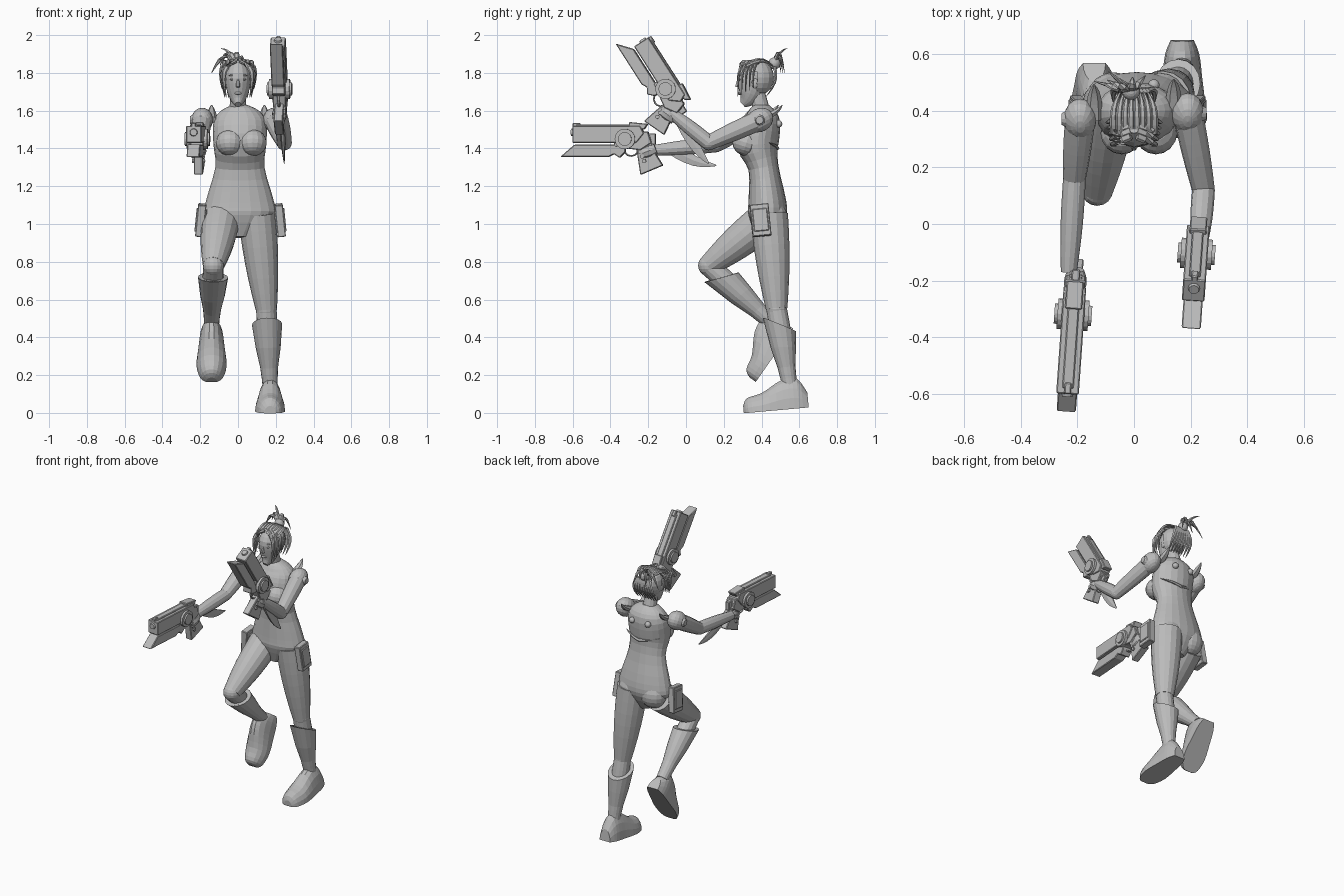
import bpy, bmesh, math
from mathutils import Vector, Matrix

cube = bpy.data.objects.get("Cube")
if cube:
    bpy.data.objects.remove(cube)

grey = bpy.data.materials.new("plain grey")
grey.use_nodes = True
grey.diffuse_color = (.5, .5, .5, 1)
grey.node_tree.nodes["Principled BSDF"].inputs["Base Color"].default_value = grey.diffuse_color
SIDES = (("right", -1), ("left", 1))
ACROSS, DEPTH, UP = Vector((1, 0, 0)), Vector((0, 1, 0)), Vector((0, 0, 1))


def finish(name, bm, matrix=None):
    if matrix:
        bm.transform(matrix)
    bmesh.ops.recalc_face_normals(bm, faces=bm.faces)
    mesh = bpy.data.meshes.new(name)
    bm.to_mesh(mesh)
    bm.free()
    mesh.materials.append(grey)
    obj = bpy.data.objects.new(name, mesh)
    bpy.context.collection.objects.link(obj)
    return obj


def smooth(rows, steps=3):
    """Fill in rows along a spline through the given ones."""
    padded = [rows[0]] + rows + [rows[-1]]
    result = []
    for quad in zip(padded, padded[1:], padded[2:], padded[3:]):
        for step in range(steps):
            t = step / steps
            result.append([q + t / 2 * (r - p + t * (2 * p - 5 * q + 4 * r - s + t * (3 * (q - r) + s - p)))
                           for p, q, r, s in zip(*quad)])
    return result + [rows[-1]]


def loft(name, rings, sides=16, matrix=None, flat_bottom=False):
    """Skin elliptical rings (x, y, z, half width, half depth, lean) along their path."""
    bm = bmesh.new()
    centres = [Vector(ring[:3]) for ring in rings]
    loops = []
    for i, (centre, ring) in enumerate(zip(centres, rings)):
        along = (centres[min(i + 1, len(rings) - 1)] - centres[max(i - 1, 0)]).normalized()
        guide = DEPTH if abs(along.x) > .8 else ACROSS
        side = (guide - along * guide.dot(along)).normalized()
        other = along.cross(side)
        lean = ring[5] if len(ring) > 5 else 0
        loop = []
        for k in range(sides):
            angle = math.tau * k / sides
            point = centre + side * ring[3] * math.cos(angle) + (other * ring[4] + along * lean) * math.sin(angle)
            if flat_bottom:
                point.z = max(point.z, 0)
            loop.append(bm.verts.new(point))
        loops.append(loop)
    for low, high in zip(loops, loops[1:]):
        for k in range(sides):
            bm.faces.new((low[k], low[k - 1], high[k - 1], high[k]))
    bm.faces.new(loops[0])
    bm.faces.new(loops[-1])
    return finish(name, bm, matrix)


def limb(name, start, end, r_start, r_end, bulge=0, sides=12, matrix=None):
    """Round tapered bar with an optional muscle bulge."""
    start, end, rings = Vector(start), Vector(end), []
    for step in range(7):
        t = step / 6
        r = r_start + (r_end - r_start) * t + bulge * math.sin(math.pi * t)
        rings.append((*start.lerp(end, t), r, r))
    return loft(name, rings, sides, matrix)


def lock(name, start, end, bow, width, depth):
    """Bowed strip that tapers to a point."""
    start, end, bow, rings = Vector(start), Vector(end), Vector(bow), []
    for step in range(7):
        t = step / 6
        taper = 1 - .9 * t * t
        rings.append((*(start.lerp(end, t) + bow * math.sin(math.pi * t)), width * taper, depth * taper))
    return loft(name, rings, 6)


def ball(name, centre, size, tilt=0):
    bm = bmesh.new()
    bmesh.ops.create_uvsphere(bm, u_segments=16, v_segments=10, radius=1)
    return finish(name, bm, Matrix.Translation(centre) @ Matrix.Rotation(tilt, 4, 'X')
                  @ Matrix.Diagonal((*size, 1)))


def plate(name, outline, half_width, matrix):
    """Extrude a (y, z) outline to both sides and chamfer it."""
    bm = bmesh.new()
    face = bm.faces.new([bm.verts.new((-half_width, y, z)) for y, z in outline])
    extruded = bmesh.ops.extrude_face_region(bm, geom=[face])["geom"]
    verts = [v for v in extruded if isinstance(v, bmesh.types.BMVert)]
    bmesh.ops.translate(bm, vec=ACROSS * half_width * 2, verts=verts)
    bevel = finish(name, bm, matrix).modifiers.new("chamfer", 'BEVEL')
    bevel.width, bevel.segments = .004, 1


def box(name, back, front, low, high, half_width, matrix):
    plate(name, [(back, low), (front, low), (front, high), (back, high)], half_width, matrix)


# Torso: height, depth position, half width, half depth
torso = [(.93, .42, .05, .05), (1.04, .43, .18, .1), (1.12, .43, .18, .1), (1.3, .41, .13, .08),
         (1.42, .38, .14, .11), (1.54, .4, .14, .1), (1.6, .4, .1, .07), (1.63, .4, .04, .04)]
loft("torso", smooth([(.01, y, z, width, depth) for z, y, width, depth in torso]), 20)
limb("neck", (0, .4, 1.6), (0, .37, 1.72), .045, .04)
for word, s in SIDES:
    ball(word + "_bust", (.017 + s * .06, .32, 1.43), (.075, .075, .07), -.3)
    ball(word + "_buttock", (.01 + s * .08, .46, 1.04), (.09, .075, .09))
    ball(word + "_back_stud", (.01 + s * .06, .49, 1.53), (.02, .02, .02))
    lock(word + "_back_ridge", (.02, .48, 1.4), (.02 + s * .13, .44, 1.43), DEPTH * .01, .015, .01)


# Legs with flared boots and flat-soled feet
def leg(word, hip, knee, ankle, sole, pitch):
    hip, knee, ankle = Vector(hip), Vector(knee), Vector(ankle)
    limb(word + "_thigh", hip, knee, .1, .057, .01, 16)
    ball(word + "_knee", knee, (.056, .056, .056))
    limb(word + "_shin", knee, ankle, .054, .038, .008, 16)
    boot = [(0, .04, 0), (.2, .044, 0), (.5, .066, -.01), (.8, .08, -.05), (.79, .07, -.05), (.6, .05, 0)]
    loft(word + "_boot", [(*ankle.lerp(knee, t), r, r, lean) for t, r, lean in boot])
    shape = [(.1, .04, .08), (.05, .06, .16), (-.03, .07, .16), (-.14, .08, .1), (-.22, .06, .08), (-.245, .03, .04)]
    loft(word + "_foot", smooth([(0, y, 0, width, height) for y, width, height in shape]), 18,
         Matrix.Translation(sole) @ Matrix.Rotation(pitch, 4, 'X'), True)


leg("left", (.1, .44, 1.05), (.15, .48, .55), (.17, .55, .14), (.17, .55, .02), .09)
leg("right", (-.09, .42, 1.02), (-.13, .12, .78), (-.14, .46, .47), (-.14, .51, .365), .96)


# Arms with trailing cuff fins and shoulder pads
def arm(word, s, shoulder, elbow, wrist):
    shoulder, elbow, wrist = Vector(shoulder), Vector(elbow), Vector(wrist)
    limb(word + "_upper_arm", shoulder, elbow, .053, .04, .003)
    ball(word + "_elbow", elbow, (.04, .04, .04))
    limb(word + "_forearm", elbow, wrist, .04, .028, .005)
    lock(word + "_cuff_fin", wrist.lerp(elbow, .3), elbow - UP * .11, UP * -.02, .014, .04)
    ball(word + "_shoulder_pad", shoulder, (.058, .075, .062), .5)
    limb(word + "_shoulder_boss", shoulder + ACROSS * s * .04, shoulder + ACROSS * s * .065, .035, .02)
    back = shoulder - ACROSS * s * .05
    lock(word + "_shoulder_spike", back, back + DEPTH * .12 + UP * .08, DEPTH * .02, .03, .02)


arm("left", 1, (.19, .39, 1.55), (.245, .12, 1.43), (.23, -.08, 1.59))
arm("right", -1, (-.19, .37, 1.55), (-.21, .16, 1.42), (-.23, -.17, 1.39))

# Hip holsters
for word, s in SIDES:
    frame = (Matrix.Translation((.013 + s * .21, .395, 1.02)) @ Matrix.Rotation(-s * .1, 4, 'Y')
             @ Matrix.Rotation(.1, 4, 'X'))
    box(word + "_holster", -.05, .05, -.085, .085, .022, frame)
    box(word + "_holster_flap", -.04, .04, -.06, .06, .028, frame)


# Bladed pistols, each with its gripping hand
def pistol(word, hub, pitch):
    frame = Matrix.Translation(hub) @ Matrix.Rotation(-.07, 4, 'Z') @ Matrix.Rotation(pitch, 4, 'X')
    word += "_pistol_"
    plate(word + "barrel", [(-.28, -.02), (.06, -.02), (.1, .03), (.08, .07), (-.28, .07)], .04, frame)
    box(word + "rail", -.26, .05, .06, .078, .02, frame)
    box(word + "front_sight", -.28, -.24, .06, .085, .012, frame)
    plate(word + "rear_sight", [(.02, .06), (.1, .05), (.12, .08), (.02, .09)], .03, frame)
    plate(word + "blade", [(-.345, -.095), (-.27, -.03), (0, -.03), (0, -.07), (-.03, -.1), (-.06, -.08),
                           (-.09, -.095)], .034, frame)
    plate(word + "frame", [(-.06, -.04), (-.06, .03), (.12, .04), (.14, -.02), (.08, -.06)], .035, frame)
    plate(word + "grip", [(.05, .02), (.13, .02), (.15, -.06), (.2, -.14), (.08, -.19), (.06, -.06)], .024, frame)
    box(word + "hammer", .1, .16, -.03, .03, .015, frame)
    for part, reach, radius in (("hub", .055, .054), ("hub_cap", .066, .036)):
        limb(word + part, ACROSS * -reach, ACROSS * reach, radius, radius, 0, 16, frame)
    limb(word + "muzzle", (0, -.27, .035), (0, -.29, .035), .024, .018, 0, 12, frame)
    guard = [math.pi * (1 + k / 6) for k in range(7)]
    loft(word + "trigger_guard", [(0, .03 + .035 * math.cos(a), -.06 + .03 * math.sin(a), .008, .005)
                                  for a in guard], 6, frame)
    limb(word + "palm", (0, .16, -.05), (0, .08, -.08), .028, .032, .01, 10, frame)
    for finger in range(4):
        knuckle = Vector((0, .07 + finger * .01, -.045 - finger * .024))
        limb(word + "finger", knuckle - ACROSS * .034, knuckle + ACROSS * .034, .012, .012, 0, 6, frame)


pistol("right", (-.215, -.32, 1.45), 0)
pistol("left", (.22, -.105, 1.715), -1)

# Head and face
head = [(.3, 1.632, .016, .018), (.325, 1.66, .04, .045), (.345, 1.71, .06, .07), (.355, 1.79, .067, .083),
        (.365, 1.86, .035, .045)]
loft("head", smooth([(0, *ring) for ring in head]))
limb("nose", (0, .28, 1.78), (0, .27, 1.725), .005, .012, 0, 6)
ball("lips", (0, .283, 1.692), (.018, .01, .008))
for word, s in SIDES:
    ball(word + "_eye", (s * .028, .285, 1.766), (.014, .007, .007))
    ball(word + "_eyebrow", (s * .03, .285, 1.787), (.02, .006, .004))
    ball(word + "_ear", (s * .066, .365, 1.745), (.01, .018, .026))

# Hair cap, opened over the face
cap = ball("hair_cap", (0, .378, 1.775), (.08, .088, .095))
shell = bmesh.new()
shell.from_mesh(cap.data)
bmesh.ops.delete(shell, geom=[v for v in shell.verts if v.co.y < .345 and v.co.z < 1.82], context='VERTS')
shell.to_mesh(cap.data)
shell.free()

# Hanging side locks, swept crown and nape locks
for word, s in SIDES:
    for i in range(5):
        back = DEPTH * i * .02
        lock(word + "_side_lock", back + Vector((s * .012, .31, 1.86)),
             back + Vector((s * (.062 + i * .006), .275, 1.67 + i * .012)), (s * .035, -.01, .04), .016, .01)
    for i in range(4):
        x = s * (.01 + i * .02)
        lock(word + "_crown_lock", (x, .32, 1.85 - i * .006), (x * .6, .475, 1.82), (x * .2, .01, .035), .014, .01)
        lock(word + "_nape_lock", (x * .6, .47, 1.83), (x, .42, 1.67), (x * .2, .025, 0), .016, .01)

# Tied-up tail fanning out from a knot
knot = Vector((-.01, .468, 1.85))
ball("hair_knot", knot, (.032, .032, .032))
for i in range(5):
    spread = Vector((.05 - i * .045, .055 - i * .005, -.05 + (i % 2) * .04))
    lock("tail_lock", knot, knot + spread, UP * .06, .017, .01)
lock("tail_wisp", knot, knot + Vector((-.08, .07, .08)), UP * .02, .012, .008)
